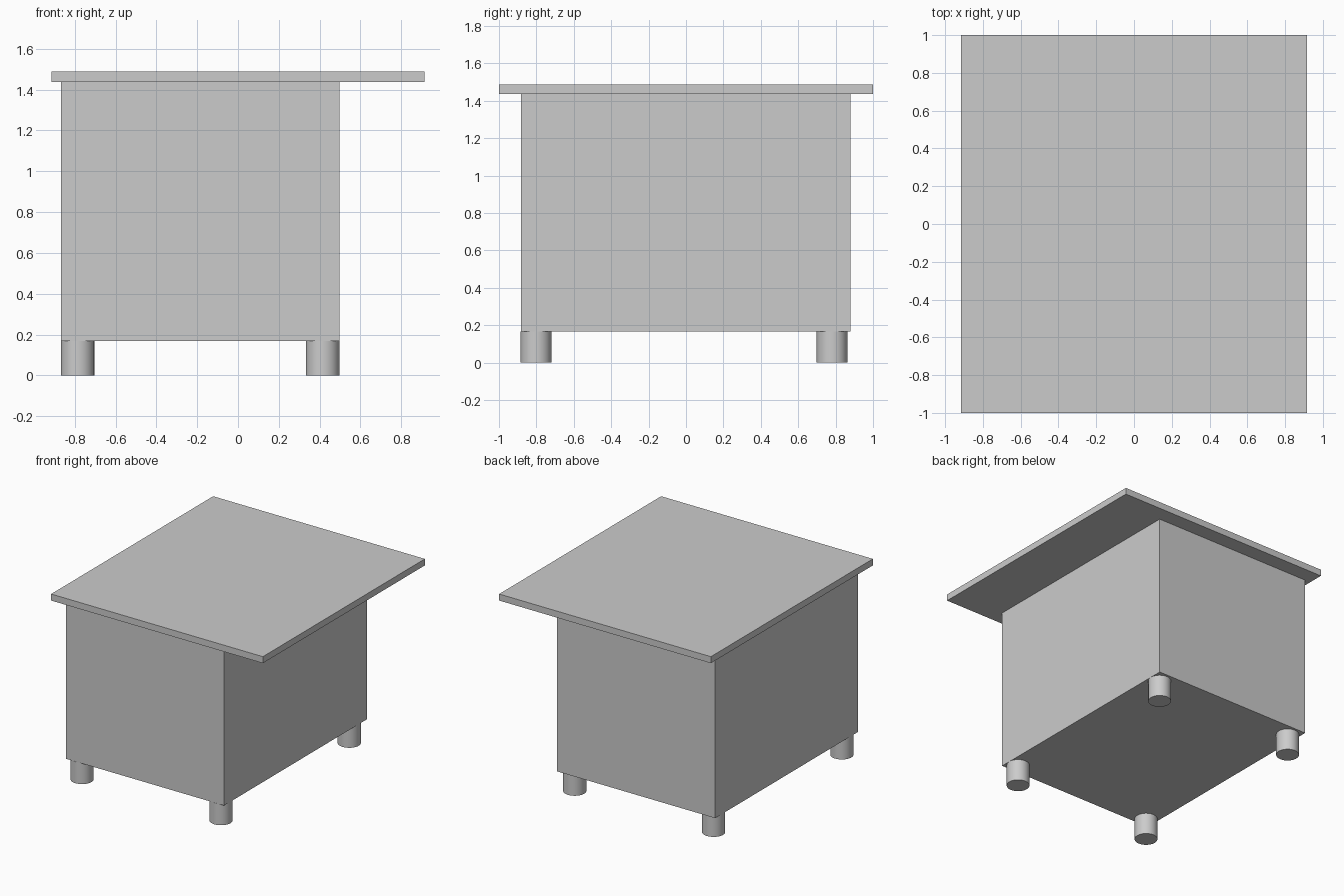
import bpy

if "Cube" in bpy.data.objects:
    bpy.data.objects.remove(bpy.data.objects["Cube"])


def box(name, lo, hi):
    """Axis-aligned box between two corners."""
    centre = [(a + b) / 2 for a, b in zip(lo, hi)]
    bpy.ops.mesh.primitive_cube_add(size=1, location=centre)
    obj = bpy.context.object
    obj.name = name
    obj.scale = [b - a for a, b in zip(lo, hi)]
    bpy.ops.object.transform_apply(location=False, rotation=False, scale=True)


LEG_RADIUS, LEG_HEIGHT, TOP_BASE = 0.082, 0.168, 1.437

# Overhanging top and cabinet body
box("table_top", (-0.915, -1.0, TOP_BASE), (0.915, 1.0, 1.488))
box("cabinet_body", (-0.868, -0.882, LEG_HEIGHT), (0.497, 0.88, TOP_BASE))

# Four round legs under the body corners
for side, x in (("left", -0.786), ("right", 0.415)):
    for end, y in (("front", -0.802), ("back", 0.781)):
        bpy.ops.mesh.primitive_cylinder_add(
            vertices=48, radius=LEG_RADIUS, depth=LEG_HEIGHT,
            location=(x, y, LEG_HEIGHT / 2))
        bpy.context.object.name = f"{end}_{side}_leg"
        bpy.ops.object.shade_smooth_by_angle()
